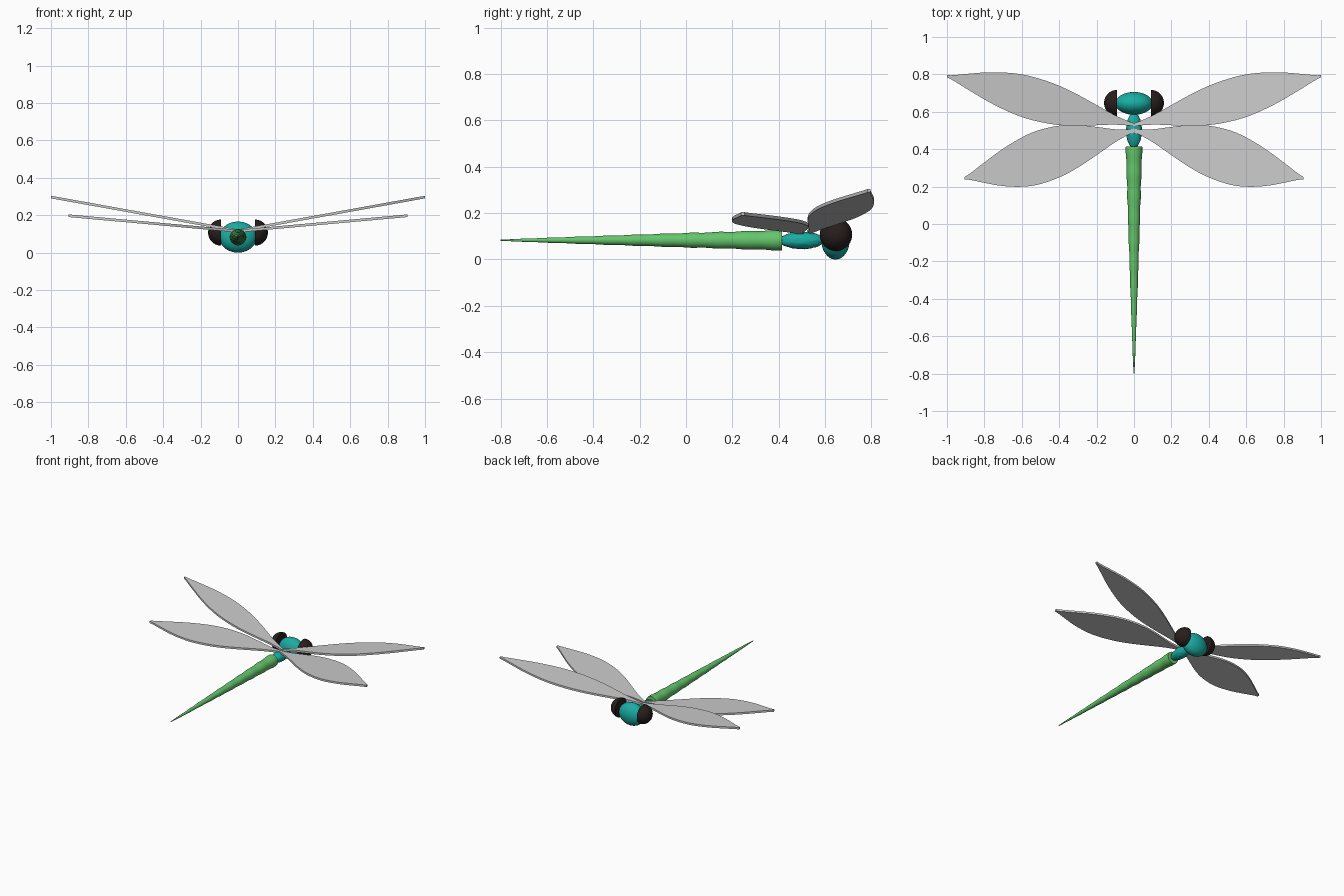
import bpy, bmesh, math
from mathutils import Vector, Matrix, noise

if "Cube" in bpy.data.objects:
    bpy.data.objects.remove(bpy.data.objects["Cube"])


def material(name, rgb):
    m = bpy.data.materials.new(name)
    m.diffuse_color = (*rgb, 1)
    m.use_nodes = True
    m.node_tree.nodes["Principled BSDF"].inputs["Base Color"].default_value = m.diffuse_color
    return m


TEAL = material("teal", (0.01, 0.42, 0.37))
GREEN = material("green", (0.13, 0.56, 0.15))
DARK = material("dark", (0.02, 0.013, 0.012))


def finish(bm, name, mat=None, angle=60):
    bmesh.ops.recalc_face_normals(bm, faces=bm.faces)
    me = bpy.data.meshes.new(name)
    bm.to_mesh(me)
    bm.free()
    ob = bpy.data.objects.new(name, me)
    bpy.context.collection.objects.link(ob)
    if mat:
        me.materials.append(mat)
    bpy.ops.object.select_all(action='DESELECT')
    bpy.context.view_layer.objects.active = ob
    ob.select_set(True)
    bpy.ops.object.shade_smooth_by_angle(angle=math.radians(angle))
    return ob


def ellipsoid(center, radii):
    bm = bmesh.new()
    bmesh.ops.create_uvsphere(bm, u_segments=40, v_segments=24, radius=1)
    bm.transform(Matrix.Translation(center) @ Matrix.Diagonal((*radii, 1)))
    return bm


# head
finish(ellipsoid((0, 0.645, 0.083), (0.1, 0.061, 0.083)), "head", TEAL)

# eyes: half spheres, flat side inward
for side, label in ((1, "right"), (-1, "left")):
    bm = ellipsoid((side * 0.09, 0.647, 0.107), (0.07, 0.07, 0.07))
    cut = bmesh.ops.bisect_plane(bm, geom=bm.verts[:] + bm.edges[:] + bm.faces[:],
                                 plane_co=(side * 0.0905, 0, 0),
                                 plane_no=(side, 0, 0), clear_inner=True)
    bmesh.ops.holes_fill(bm, edges=[e for e in bm.edges if e.is_boundary])
    finish(bm, label + "_eye", DARK)

# thorax with a rough skin
bm = ellipsoid((0, 0.5, 0.082), (0.042, 0.095, 0.037))
for v in bm.verts:
    out = (v.co - Vector((0, 0.5, 0.082))).normalized()
    v.co += out * 0.004 * noise.noise(v.co * 90)
finish(bm, "thorax", TEAL)

# tapered abdomen with soft segment bulges
bm = bmesh.new()
rings, sides = 90, 28
prev = None
for i in range(rings + 1):
    t = i / rings
    y = 0.415 - 1.215 * t
    r = 0.0415 * (1 - t) ** 0.92 + 0.0025
    r *= 1 + 0.035 * math.sin(t * math.tau * 10)
    ring = []
    for k in range(sides):
        a = math.tau * k / sides
        ring.append(bm.verts.new((r * math.cos(a), y, 0.083 + r * math.sin(a))))
    if prev:
        for k in range(sides):
            j = (k + 1) % sides
            bm.faces.new((prev[k], prev[j], ring[j], ring[k]))
    else:
        bm.faces.new(ring)
    prev = ring
bm.faces.new(prev)
finish(bm, "abdomen", GREEN)

# half width of a wing at eleven even steps from root to tip
WIDTHS = [0.008, 0.025, 0.054, 0.083, 0.105, 0.115, 0.114, 0.098, 0.072, 0.038, 0.006]


def half_width(t):
    n = len(WIDTHS) - 1
    i = min(int(t * n), n - 1)
    f = t * n - i
    a, b, c, d = (WIDTHS[max(0, min(n, i + k))] for k in (-1, 0, 1, 2))
    return 0.5 * (2 * b + (c - a) * f + (2 * a - 5 * b + 4 * c - d) * f ** 2
                  + (3 * b - a - 3 * c + d) * f ** 3)


def wing(name, side, root, tip, scale):
    bm = bmesh.new()
    root, tip = Vector(root), Vector(tip)
    length, across, thick = 48, 8, 0.014
    grids = []
    for dz in (-thick / 2, thick / 2):
        rows = []
        for i in range(length + 1):
            t = i / length
            p = root.lerp(tip, t)
            w = half_width(t) * scale
            rows.append([bm.verts.new((side * p.x, p.y + w * (2 * j / across - 1), p.z + dz))
                         for j in range(across + 1)])
        for r0, r1 in zip(rows, rows[1:]):
            for j in range(across):
                bm.faces.new((r0[j], r0[j + 1], r1[j + 1], r1[j]))
        grids.append(rows)
    # rim joining both skins
    rims = [g[0] + [r[-1] for r in g[1:]] + g[-1][-2::-1] + [r[0] for r in g[-2:0:-1]]
            for g in grids]
    for k in range(len(rims[0])):
        bm.faces.new((rims[0][k - 1], rims[0][k], rims[1][k], rims[1][k - 1]))
    finish(bm, name, angle=40)


# two pairs of wings
for side, label in ((1, "right"), (-1, "left")):
    wing(label + "_fore_wing", side, (0, 0.53, 0.117), (1, 0.79, 0.297), 1)
    wing(label + "_hind_wing", side, (0, 0.5, 0.115), (0.905, 0.245, 0.197), 1.25)
